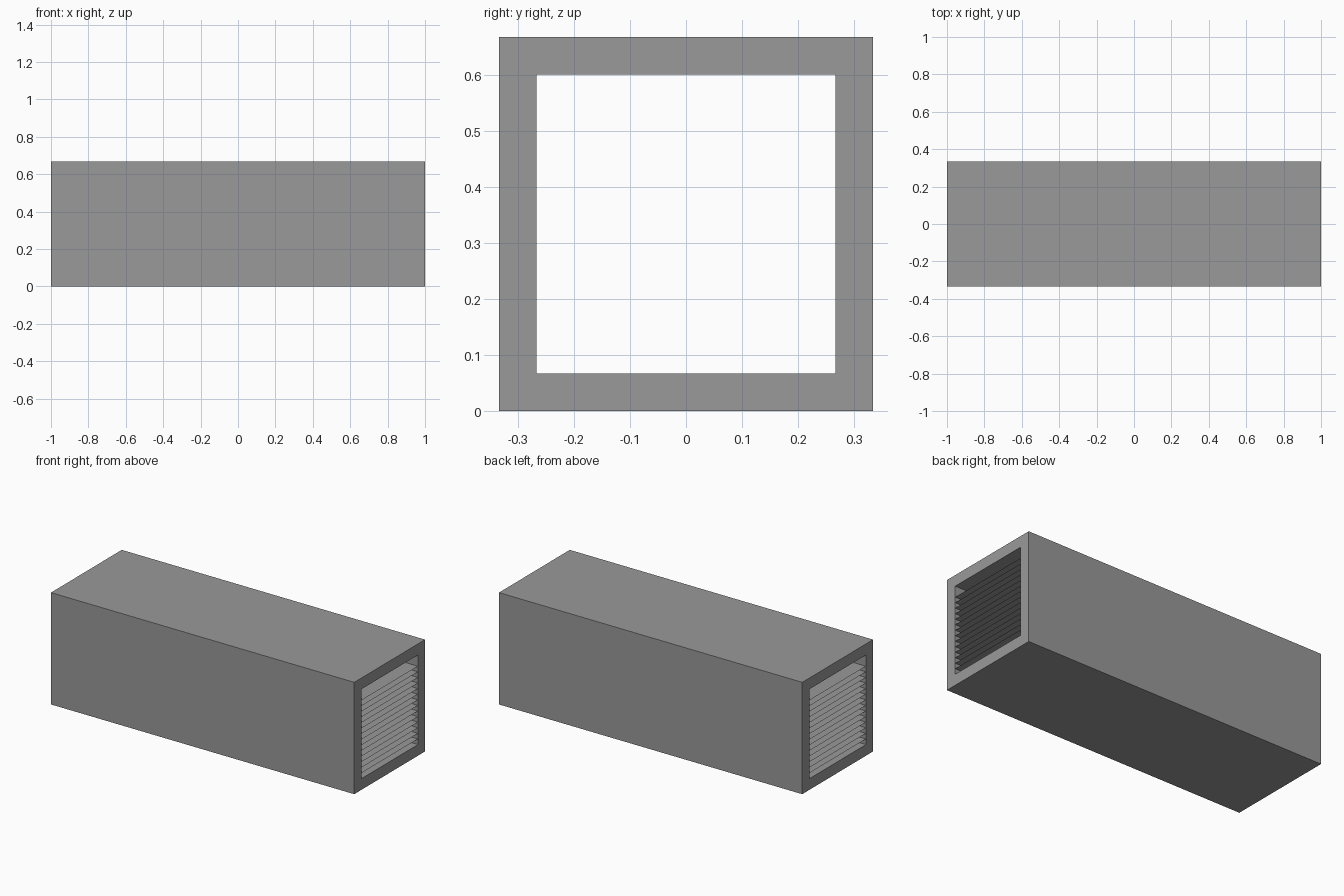
import bpy
import bmesh

if "Cube" in bpy.data.objects:
    bpy.data.objects.remove(bpy.data.objects["Cube"])

LENGTH = 2.0
OUTER = 2 / 3          # outside width and height
WALL = 1 / 15          # casing thickness
PITCH = 1 / 30         # distance between shelves
SHELF_COUNT = 14

grey = bpy.data.materials.new("grey")
grey.diffuse_color = (0.32, 0.32, 0.32, 1)
grey.use_nodes = True
grey.node_tree.nodes["Principled BSDF"].inputs["Base Color"].default_value = grey.diffuse_color


def add_object(name, bm):
    mesh = bpy.data.meshes.new(name)
    bm.to_mesh(mesh)
    bm.free()
    mesh.materials.append(grey)
    obj = bpy.data.objects.new(name, mesh)
    bpy.context.collection.objects.link(obj)
    return obj


def square_ring(bm, x, half):
    """Square loop of vertices across the tunnel at position x."""
    corners = ((-1, -1), (1, -1), (1, 1), (-1, 1))
    return [bm.verts.new((x, sy * half, OUTER / 2 + sz * half)) for sy, sz in corners]


# Casing: square tube, open at both ends
bm = bmesh.new()
half_out, half_in = OUTER / 2, OUTER / 2 - WALL
rings = [square_ring(bm, x, h) for x, h in (
    (-LENGTH / 2, half_out), (LENGTH / 2, half_out),
    (LENGTH / 2, half_in), (-LENGTH / 2, half_in))]
for r in range(4):
    a, b = rings[r], rings[(r + 1) % 4]
    for i in range(4):
        j = (i + 1) % 4
        bm.faces.new((a[i], a[j], b[j], b[i]))
bmesh.ops.recalc_face_normals(bm, faces=bm.faces)
add_object("casing", bm)

# Shelves: stack of thin sheets running the full length, flush with both ends
bm = bmesh.new()
for k in range(SHELF_COUNT):
    z = WALL + PITCH * (k + 1)
    bm.faces.new([bm.verts.new((sx * LENGTH / 2, sy * half_in, z))
                  for sx, sy in ((-1, -1), (1, -1), (1, 1), (-1, 1))])
add_object("shelves", bm)
